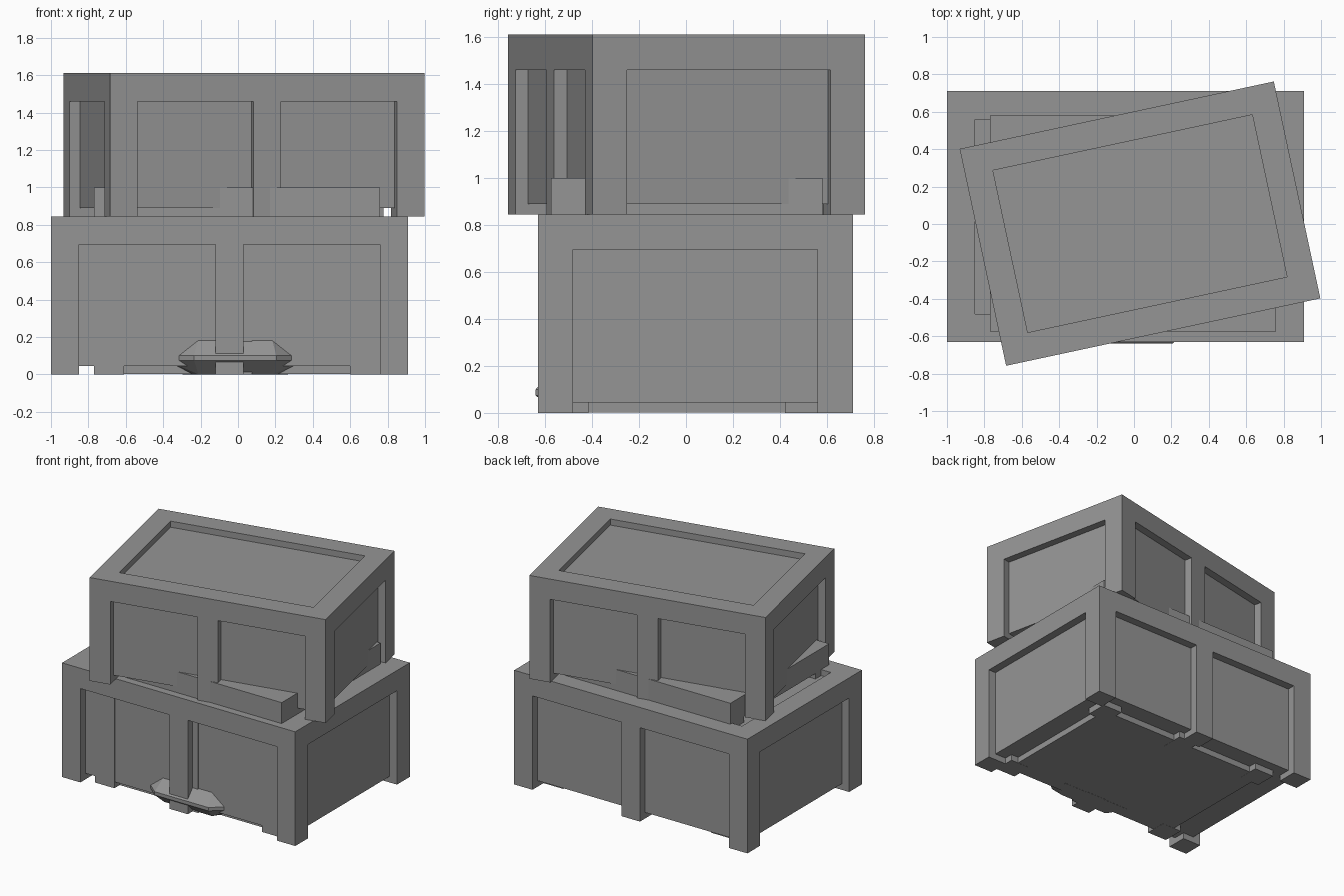
import bpy, bmesh, math
from mathutils import Vector, Matrix

if "Cube" in bpy.data.objects:
    bpy.data.objects.remove(bpy.data.objects["Cube"], do_unlink=True)

grey = bpy.data.materials.new("plain_grey")
grey.use_nodes = True
colour = (0.3, 0.3, 0.3, 1)
grey.diffuse_color = colour
grey.node_tree.nodes["Principled BSDF"].inputs["Base Color"].default_value = colour


def finish(bm, name):
    bmesh.ops.recalc_face_normals(bm, faces=bm.faces)
    mesh = bpy.data.meshes.new(name)
    bm.to_mesh(mesh)
    bm.free()
    mesh.materials.append(grey)
    obj = bpy.data.objects.new(name, mesh)
    bpy.context.collection.objects.link(obj)
    return obj


def box(bm, low, high):
    low, high = Vector(low), Vector(high)
    size = high - low
    matrix = Matrix.Translation((low + high) / 2) @ Matrix.Diagonal((*size, 1))
    bmesh.ops.create_cube(bm, size=1, matrix=matrix)


def crate(name, length, width, height, location, angle=0, base=0.045, bar=0.15, depth=0.06):
    """Recessed core, corner and middle posts, and a raised rim on top."""
    bm = bmesh.new()
    x, y, under = length / 2, width / 2, height - bar
    # panelled core
    box(bm, (depth - x, depth - y, base), (x - depth, y - depth, height - 0.045))
    # posts
    for sy in (-1, 1):
        y0, y1 = sorted((sy * y, sy * (y - bar)))
        for cx in (bar / 2 - x, 0, x - bar / 2):
            box(bm, (cx - bar / 2, y0, 0), (cx + bar / 2, y1, under))
        # long rim bars
        box(bm, (-x, y0, under), (x, y1, height))
    # short rim bars
    for sx in (-1, 1):
        x0, x1 = sorted((sx * x, sx * (x - bar)))
        box(bm, (x0, bar - y, under), (x1, y - bar, height))
    obj = finish(bm, name)
    obj.location = location
    obj.rotation_euler.z = math.radians(angle)


crate("lower_crate", 1.91, 1.34, 0.845, (-0.045, 0.04, 0))
crate("inner_crate", 1.53, 1.155, 1.0, (-0.005, 0.003, 0), base=0.001, bar=0.16)
crate("upper_crate", 1.718, 1.186, 0.765, (0.032, 0.002, 0.845), angle=12.1, depth=0.056)

# faceted stone wedged into the foot of the front
bm = bmesh.new()
for z, inset in ((0, 0.08), (0.075, 0), (0.1, 0), (0.18, 0.07)):
    half, front = 0.22 - inset * 0.3, -0.64 + inset
    side = 0.37 - inset * 1.1
    for s in (-1, 1):
        for px, py in ((half, front), (side, front + 0.13), (side, -0.42)):
            bm.verts.new((s * px - 0.015, py, z))
bmesh.ops.convex_hull(bm, input=bm.verts)
finish(bm, "front_stone")
